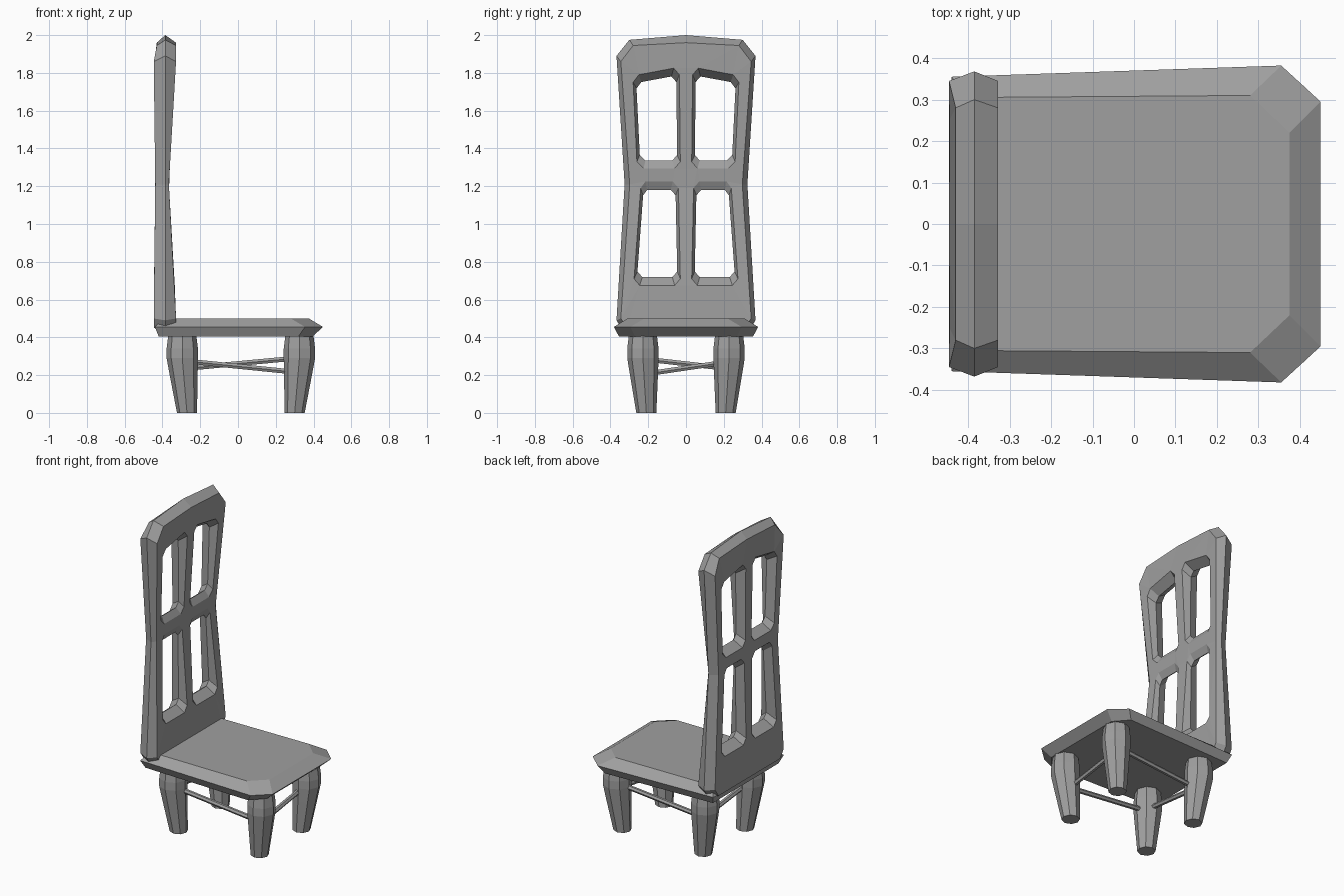
import bpy, bmesh, math
from mathutils import Vector

cube = bpy.data.objects.get("Cube")
if cube:
    bpy.data.objects.remove(cube, do_unlink=True)

grey = bpy.data.materials.new("plain grey")
grey.use_nodes = True
GREY = (0.35, 0.35, 0.35, 1)
grey.diffuse_color = GREY
grey.node_tree.nodes["Principled BSDF"].inputs["Base Color"].default_value = GREY


def finish(name, bm):
    bmesh.ops.recalc_face_normals(bm, faces=bm.faces)
    mesh = bpy.data.meshes.new(name)
    bm.to_mesh(mesh)
    bm.free()
    mesh.materials.append(grey)
    ob = bpy.data.objects.new(name, mesh)
    bpy.context.collection.objects.link(ob)
    return ob


def ring(bm, points):
    return [bm.verts.new(p) for p in points]


def bridge(bm, a, b):
    n = len(a)
    for i in range(n):
        j = (i + 1) % n
        bm.faces.new((a[i], a[j], b[j], b[i]))


def loft(name, loops):
    """Closed solid through a stack of point loops."""
    bm = bmesh.new()
    rings = [ring(bm, pts) for pts in loops]
    for a, b in zip(rings, rings[1:]):
        bridge(bm, a, b)
    bm.faces.new(rings[0])
    bm.faces.new(rings[-1])
    return finish(name, bm)


def mirrored(half):
    """Close a half outline (y >= 0) across y = 0."""
    return half + [(-y, z) for y, z in reversed(half) if y > 0]


# Seat: chamfered slab, widest at the middle ring
def seat_loop(back, side, back_side, chamfer_x, front, chamfer_y, z):
    half = [(back, back_side), (chamfer_x, side), (front, chamfer_y)]
    return [(x, y, z) for x, y in half] + [(x, -y, z) for x, y in reversed(half)]


loft("seat", [
    seat_loop(-0.42, 0.355, 0.33, 0.32, 0.395, 0.27, 0.405),
    seat_loop(-0.44, 0.382, 0.355, 0.355, 0.45, 0.295, 0.455),
    seat_loop(-0.40, 0.31, 0.305, 0.28, 0.375, 0.22, 0.50)])

# Backrest: bevelled panel with four openings
edge = mirrored([(0.33, 0.43), (0.368, 0.49), (0.325, 1.21),
                 (0.368, 1.89), (0.30, 1.975), (0, 2.0)])
face = mirrored([(0.31, 0.45), (0.345, 0.50), (0.298, 1.21),
                 (0.345, 1.86), (0.28, 1.945), (0, 1.96)])
upper = [(0.03, 1.33), (0.06, 1.295), (0.225, 1.295), (0.26, 1.33),
         (0.28, 1.75), (0.25, 1.79), (0.065, 1.825), (0.035, 1.79)]
lower = [(0.03, 0.71), (0.06, 0.675), (0.245, 0.675), (0.275, 0.71),
         (0.24, 1.19), (0.215, 1.225), (0.07, 1.225), (0.04, 1.19)]
MID, FRONT, BACK = -0.385, -0.3, -0.5


def narrowed(loop):
    cy = sum(y for y, z in loop) / len(loop)
    cz = sum(z for y, z in loop) / len(loop)
    return [(cy + (y - cy) * 0.86, cz + (z - cz) * 0.84) for y, z in loop]


holes = [[(s * y, z) for y, z in h] for h in (upper, lower) for s in (1, -1)]
pairs = [(face, edge)] + [(h, narrowed(h)) for h in holes]
bm = bmesh.new()
middles = [ring(bm, [(MID, y, z) for y, z in mid]) for _, mid in pairs]
sides = {}
for x in (FRONT, BACK):
    edges, sides[x] = [], []
    for (outline, _), mid in zip(pairs, middles):
        verts = ring(bm, [(x, y, z) for y, z in outline])
        bridge(bm, verts, mid)
        edges += [bm.edges.get((verts[i - 1], verts[i])) for i in range(len(verts))]
        sides[x] += verts
    bmesh.ops.triangle_fill(bm, use_beauty=True, use_dissolve=False,
                            edges=edges, normal=(1 if x == FRONT else -1, 0, 0))

# Slim the panel towards its waist
for x, verts in sides.items():
    for v in verts:
        t = min(1, abs(v.co.z - 1.21) / 0.65)
        v.co.x = -0.366 + 0.038 * t if x == FRONT else -0.438 - 0.008 * t
        if x == BACK and v.co.z > 1.9:
            v.co.x = -0.43
finish("backrest", bm)


# Legs: eight-sided, bulging below the seat and leaning in to the foot
def leg(name, foot, top):
    loops = []
    for z, r, lean in ((0, 0.053, 0), (0.2, 0.074, 0.7), (0.29, 0.083, 1),
                       (0.34, 0.083, 1), (0.42, 0.073, 1)):
        c = Vector(foot).lerp(Vector(top), lean)
        loops.append([(c.x + r * math.cos(k * math.tau / 8),
                       c.y + r * math.sin(k * math.tau / 8), z) for k in range(8)])
    loft(name, loops)


for side, s in (("left", 1), ("right", -1)):
    leg("front_leg_" + side, (0.30, 0.21 * s), (0.325, 0.228 * s))
    leg("back_leg_" + side, (-0.27, 0.21 * s), (-0.295, 0.228 * s))


# Stretchers: thin slanted rods between the legs
def rod(name, start, end, r=0.015):
    a, b = Vector(start), Vector(end)
    turn = (b - a).to_track_quat("Z", "Y")
    circle = [turn @ Vector((r * math.cos(k * math.tau / 6),
                             r * math.sin(k * math.tau / 6), 0)) for k in range(6)]
    loft(name, [[p + c for c in circle] for p in (a, b)])


rod("stretcher_right", (-0.28, -0.22, 0.275), (0.31, -0.22, 0.215))
rod("stretcher_left", (-0.28, 0.22, 0.235), (0.31, 0.22, 0.29))
rod("stretcher_front", (0.31, -0.22, 0.205), (0.31, 0.22, 0.27))
rod("stretcher_back", (-0.28, -0.22, 0.285), (-0.28, 0.22, 0.235))
